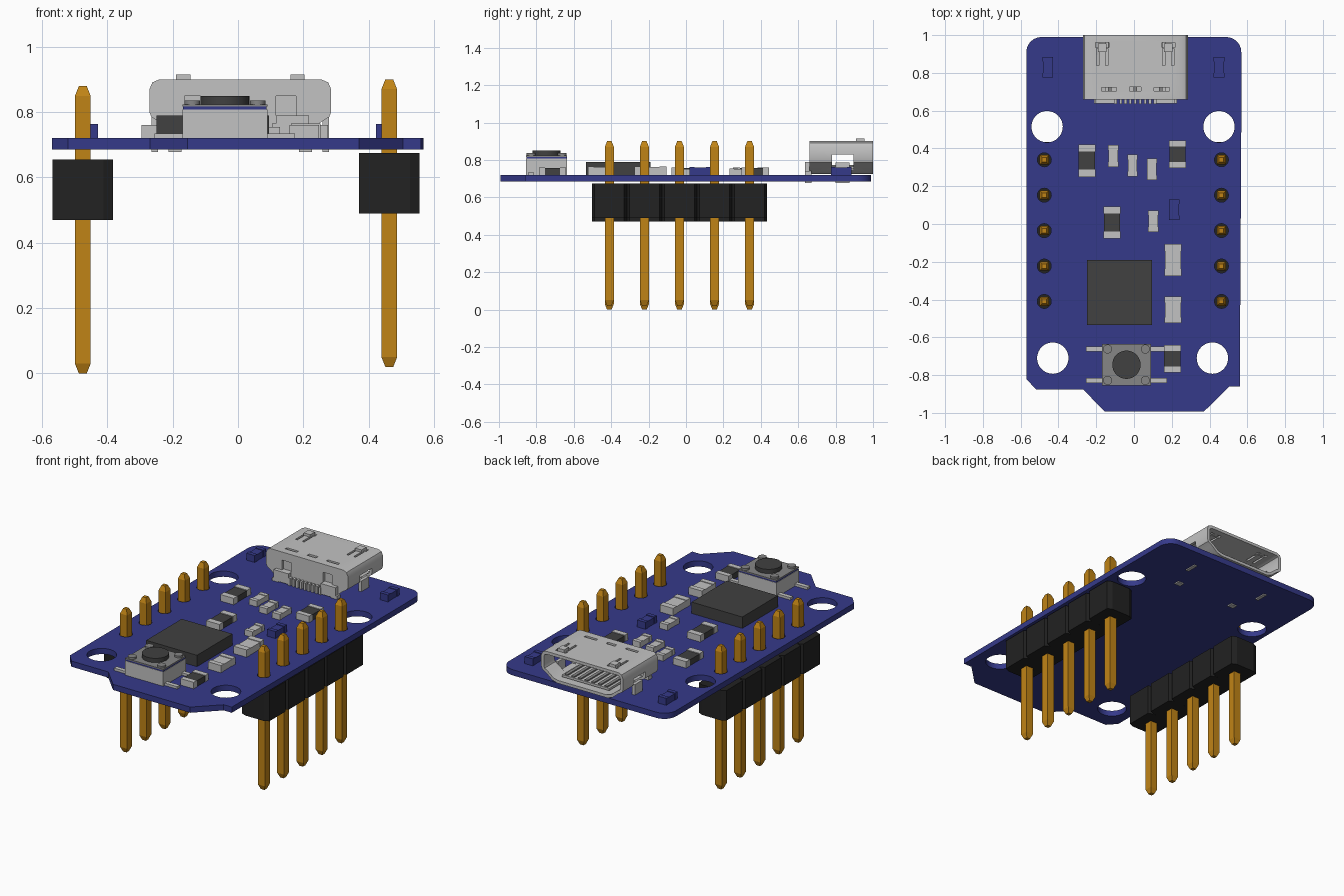
import bpy, bmesh, math

cube = bpy.data.objects.get("Cube")
if cube:
    bpy.data.objects.remove(cube, do_unlink=True)


def material(name, r, g, b):
    m = bpy.data.materials.new(name)
    m.use_nodes = True
    m.diffuse_color = (r, g, b, 1)
    m.node_tree.nodes["Principled BSDF"].inputs["Base Color"].default_value = (r, g, b, 1)
    return m


BLUE = material("board blue", 0.036, 0.042, 0.255)
LIGHT = material("light metal", 0.54, 0.54, 0.54)
MID = material("mid grey", 0.24, 0.24, 0.24)
DARK = material("chip grey", 0.052, 0.052, 0.052)
BLACK = material("header black", 0.016, 0.016, 0.016)
GOLD = material("pin gold", 0.53, 0.23, 0.008)


def finish(name, bm, mat, smooth=False):
    bmesh.ops.recalc_face_normals(bm, faces=bm.faces)
    me = bpy.data.meshes.new(name)
    bm.to_mesh(me)
    bm.free()
    ob = bpy.data.objects.new(name, me)
    bpy.context.collection.objects.link(ob)
    me.materials.append(mat)
    if smooth:
        smooth_edges(ob)
    return ob


def activate(ob):
    bpy.ops.object.select_all(action='DESELECT')
    ob.select_set(True)
    bpy.context.view_layer.objects.active = ob


def smooth_edges(ob):
    activate(ob)
    bpy.ops.object.shade_smooth_by_angle(angle=math.radians(35))


def loft(bm, rings):
    """Closed solid through rings of matching points."""
    vs = [[bm.verts.new(p) for p in ring] for ring in rings]
    n = len(vs[0])
    for a, b in zip(vs, vs[1:]):
        for i in range(n):
            bm.faces.new((a[i], a[(i + 1) % n], b[(i + 1) % n], b[i]))
    bm.faces.new(vs[0][::-1])
    bm.faces.new(vs[-1])


def add_box(bm, x0, x1, y0, y1, z0, z1):
    loft(bm, [[(x0, y0, z), (x1, y0, z), (x1, y1, z), (x0, y1, z)] for z in (z0, z1)])


def add_cyl(bm, x, y, r, z0, z1, n=32):
    ring = [(x + r * math.cos(2 * math.pi * i / n), y + r * math.sin(2 * math.pi * i / n))
            for i in range(n)]
    loft(bm, [[(px, py, z) for px, py in ring] for z in (z0, z1)])


def boxes(name, mat, *dims):
    bm = bmesh.new()
    for d in dims:
        add_box(bm, *d)
    return finish(name, bm, mat)


def cut(ob, cutter):
    cutter.hide_render = True
    mod = ob.modifiers.new("cut", 'BOOLEAN')
    mod.operation = 'DIFFERENCE'
    mod.solver = 'EXACT'
    mod.object = cutter
    activate(ob)
    bpy.ops.object.modifier_apply(modifier=mod.name)
    bpy.data.objects.remove(cutter, do_unlink=True)


Z0, Z1 = 0.685, 0.72
PIN_Y = [0.34 - 0.1875 * i for i in range(5)]
ROWS = (("right", -0.475, 0.0), ("left", 0.463, 0.02))

# Circuit board: outline with two rounded and several clipped corners
outline = [(-0.57, -0.82), (-0.52, -0.875), (-0.27, -0.875), (-0.155, -0.993), (0.37, -0.993),
           (0.505, -0.86), (0.56, -0.86), (0.568, 0.52)]
for cx, start in ((0.488, 0), (-0.49, 90)):
    for k in range(7):
        a = math.radians(start + 15 * k)
        outline.append((cx + 0.08 * math.cos(a), 0.91 + 0.08 * math.sin(a)))
bm = bmesh.new()
loft(bm, [[(x, y, z) for x, y in outline] for z in (Z0, Z1)])
board = finish("circuit_board", bm, BLUE)

# Mounting holes and pin holes
bm = bmesh.new()
for x, y in ((-0.46, 0.515), (0.45, 0.515), (-0.43, -0.71), (0.415, -0.71)):
    add_cyl(bm, x, y, 0.083, 0.6, 0.8, 40)
for _, x, _ in ROWS:
    for y in PIN_Y:
        add_cyl(bm, x, y, 0.037, 0.6, 0.8, 20)
cut(board, finish("hole_cutter", bm, BLUE))
smooth_edges(board)

# Header strips of chamfered cells, with pointed pins
for side, x, dz in ROWS:
    bm = bmesh.new()
    w, h, c, d = 0.093, 0.0937, 0.03, 0.014
    for y in PIN_Y:
        ring = [(-w, -h + d), (-w + c, -h), (w - c, -h), (w, -h + d),
                (w, h - d), (w - c, h), (-w + c, h), (-w, h - d)]
        loft(bm, [[(x + px, y + py, z + dz) for px, py in ring] for z in (0.47, 0.655)])
    finish(side + "_header_strip", bm, BLACK)
    bm = bmesh.new()
    for y in PIN_Y:
        loft(bm, [[(x + sx * r, y + sy * r, z + dz) for sx, sy in
                   ((-1, -1), (1, -1), (1, 1), (-1, 1))]
                  for z, r in ((0, 0.012), (0.03, 0.024), (0.85, 0.024), (0.88, 0.012))])
    finish(side + "_header_pins", bm, GOLD)

# Socket shell: hollow tube, wide at the top and tapered at the bottom
CX = 0.007
half = [(0.17, 0.724), (0.205, 0.735), (0.245, 0.768), (0.272, 0.785),
        (0.278, 0.80), (0.278, 0.87), (0.269, 0.891), (0.248, 0.90)]
inner = [(0.165, 0.742), (0.195, 0.75), (0.235, 0.782), (0.255, 0.793),
         (0.26, 0.805), (0.26, 0.865), (0.255, 0.876), (0.242, 0.882)]


def socket_solid(name, pts, y0, y1):
    prof = pts + [(-x, z) for x, z in reversed(pts)]
    b = bmesh.new()
    loft(b, [[(CX + x, y, z) for x, z in prof] for y in (y0, y1)])
    return finish(name, b, LIGHT)


shell = socket_solid("socket_shell", half, 0.66, 1.0)
cut(shell, socket_solid("cavity_cutter", inner, 0.69, 1.1))

# Side windows, top slots and rear corner notches
cutters = [(-0.4, 0.4, 0.78, 0.895, 0.75, 0.83), (CX - 0.03, CX + 0.03, 0.705, 0.725, 0.87, 0.95)]
for s in (-1, 1):
    a = CX + s * 0.175
    cutters += [(a - 0.035, a + 0.035, 0.935, 0.96, 0.87, 0.95),
                (a - 0.03, a - 0.017, 0.84, 0.93, 0.87, 0.95),
                (a + 0.017, a + 0.03, 0.84, 0.93, 0.87, 0.95)]
    b = CX + s * 0.14
    cutters += [(b - 0.04, b + 0.04, 0.705, 0.722, 0.87, 0.95),
                (b - 0.03, b + 0.03, 0.60, 0.676, 0.79, 0.85)]
cut(shell, boxes("slot_cutter", LIGHT, *cutters))
smooth_edges(shell)

# Raised spring tabs, rear lugs and legs passing through the board
parts = []
for s in (-1, 1):
    a, b, c, d = (CX + s * k for k in (0.175, 0.16, 0.262, 0.2))
    parts += [(a - 0.017, a + 0.017, 0.835, 0.85, 0.89, 0.90),
              (a - 0.022, a + 0.022, 0.91, 0.955, 0.885, 0.915),
              (b - 0.05, b + 0.05, 0.637, 0.662, 0.725, 0.79),
              (c - 0.01, c + 0.01, 0.80, 0.875, 0.678, 0.785),
              (d - 0.02, d + 0.02, 0.637, 0.67, 0.678, 0.74)]
boxes("socket_tabs_and_legs", LIGHT, *parts)

# Tongue with contacts inside, contact feet at the rear
contacts = [CX + 0.045 * i for i in range(-3, 4)]
boxes("socket_tongue", LIGHT, (CX - 0.16, CX + 0.16, 0.68, 0.965, 0.752, 0.766))
boxes("socket_contacts", MID, *[(x - 0.01, x + 0.01, 0.69, 0.96, 0.765, 0.774) for x in contacts])
feet = [CX + 0.026 * i for i in range(-4, 5)]
boxes("socket_feet", LIGHT, *[(x - 0.007, x + 0.007, 0.635, 0.67, 0.72, 0.765) for x in feet])

# Main chip
boxes("main_chip", DARK, (-0.25, 0.095, -0.535, -0.19, Z1, 0.79))

# Push button
BX, BY = -0.04, -0.745
boxes("button_body", LIGHT, (BX - 0.13, BX + 0.13, BY - 0.11, BY + 0.11, Z1, 0.808))
boxes("button_blue_layer", BLUE, (BX - 0.128, BX + 0.128, BY - 0.108, BY + 0.108, 0.808, 0.817))
boxes("button_cover", MID, (BX - 0.13, BX + 0.13, BY - 0.11, BY + 0.11, 0.817, 0.824))
boxes("button_legs", LIGHT, *[(BX + (0.12 if s > 0 else -0.215), BX + (0.215 if s > 0 else -0.12),
                               BY + t * 0.083 - 0.013, BY + t * 0.083 + 0.013, Z1, 0.735)
                              for s in (-1, 1) for t in (-1, 1)])
bm = bmesh.new()
add_cyl(bm, BX, BY, 0.075, 0.82, 0.85)
finish("button_plunger", bm, DARK, True)
bm = bmesh.new()
for s in (-1, 1):
    for t in (-1, 1):
        add_cyl(bm, BX + s * 0.1, BY + t * 0.083, 0.024, 0.82, 0.836, 16)
finish("button_rivets", bm, MID, True)


# Small parts: two end caps around a lower middle
def chip_part(name, x, y, w, l, h, caps, middle):
    e = l * 0.22
    boxes(name + "_caps", caps,
          *[(x - w / 2, x + w / 2, min(a, b), max(a, b), Z1, Z1 + h)
            for a, b in ((y - l / 2, y - l / 2 + e), (y + l / 2, y + l / 2 - e))])
    boxes(name + "_middle", middle, (x - w / 2 + 0.002, x + w / 2 - 0.002,
                                     y - l / 2 + e, y + l / 2 - e, Z1, Z1 + h - 0.004))


for i, (x, y, l) in enumerate(((-0.25, 0.335, 0.17), (0.23, 0.37, 0.145),
                               (-0.117, 0.007, 0.17), (0.203, -0.713, 0.145))):
    chip_part(f"resistor_{i + 1}", x, y, 0.09, l, 0.04, LIGHT, DARK)
for i, (x, y) in enumerate(((-0.11, 0.36), (-0.008, 0.31), (0.095, 0.29), (0.102, 0.015))):
    chip_part(f"small_capacitor_{i + 1}", x, y, 0.054, 0.115, 0.035, LIGHT, LIGHT)
for i, (x, y, l) in enumerate(((0.207, -0.19, 0.17), (0.207, -0.455, 0.14))):
    chip_part(f"large_capacitor_{i + 1}", x, y, 0.09, l, 0.045, LIGHT, LIGHT)
for i, (x, y) in enumerate(((0.213, 0.075), (-0.457, 0.83), (0.45, 0.83))):
    chip_part(f"blue_lamp_{i + 1}", x, y, 0.056, 0.11, 0.043, BLUE, BLUE)
